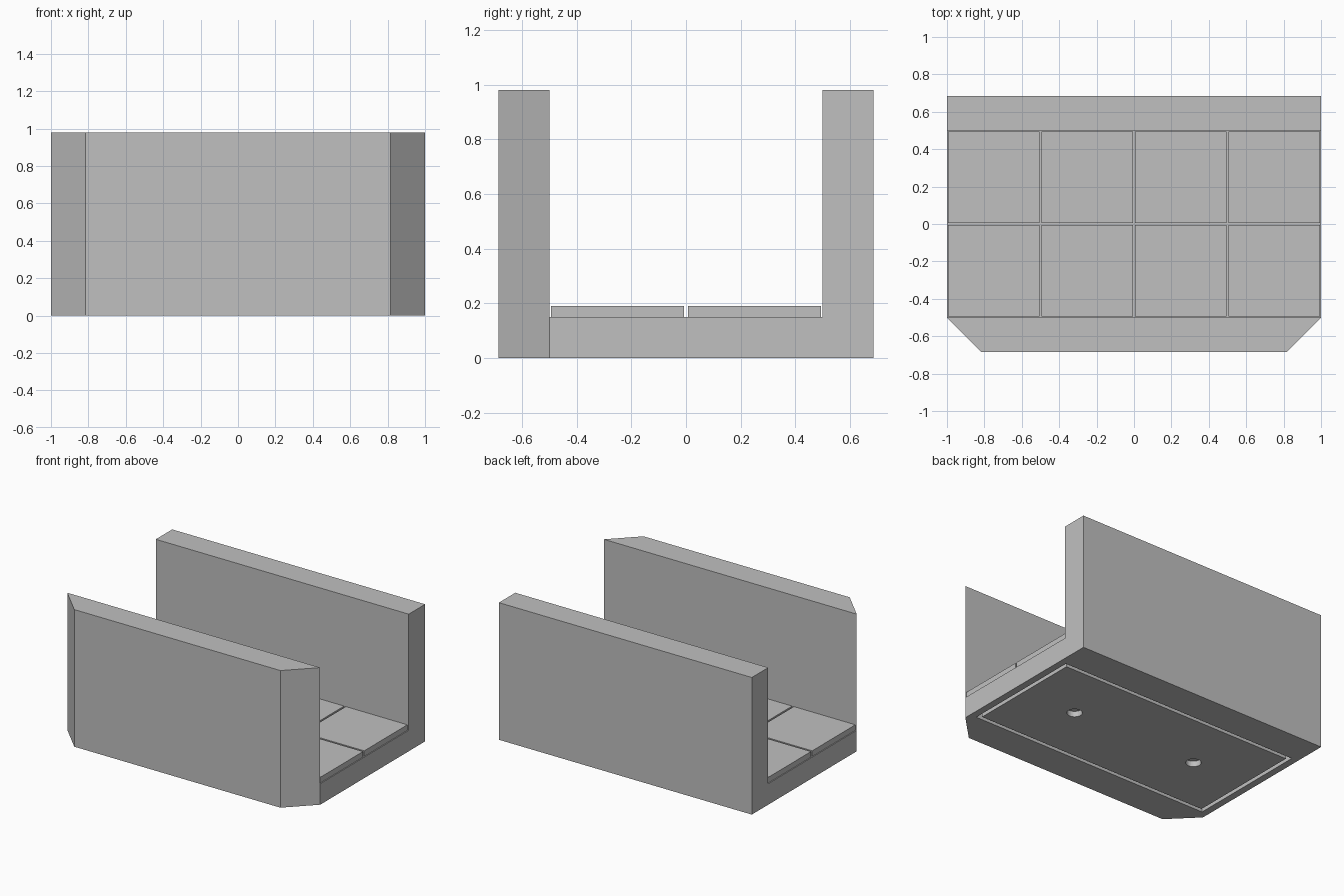
import bpy
import bmesh
from mathutils import Matrix, Vector

cube = bpy.data.objects.get("Cube")
if cube:
    bpy.data.objects.remove(cube, do_unlink=True)

grey = bpy.data.materials.new("light grey")
grey.use_nodes = True
colour = (0.527, 0.527, 0.527, 1)
grey.diffuse_color = colour
grey.node_tree.nodes["Principled BSDF"].inputs["Base Color"].default_value = colour

FLOOR, WALL_TOP = 0.15, 0.98
INNER, OUTER, CHAMFER = 0.5, 0.685, 0.185
POCKET_X, POCKET_Y, POCKET_DEPTH, GROOVE = 0.95, 0.45, 0.05, 0.027


def finish(bm, name):
    bmesh.ops.recalc_face_normals(bm, faces=bm.faces[:])
    mesh = bpy.data.meshes.new(name)
    bm.to_mesh(mesh)
    bm.free()
    mesh.materials.append(grey)
    obj = bpy.data.objects.new(name, mesh)
    bpy.context.collection.objects.link(obj)
    return obj


def box(name, centre, size):
    bm = bmesh.new()
    bmesh.ops.create_cube(bm, size=1, matrix=Matrix.Translation(centre)
                          @ Matrix.Diagonal((*size, 1)))
    return finish(bm, name)


def cylinder(name, centre, radius, depth):
    bm = bmesh.new()
    bmesh.ops.create_cone(bm, cap_ends=True, segments=32, radius1=radius,
                          radius2=radius, depth=depth,
                          matrix=Matrix.Translation(centre))
    return finish(bm, name)


def cut(target, cutter):
    mod = target.modifiers.new("cut", 'BOOLEAN')
    mod.operation, mod.solver, mod.object = 'DIFFERENCE', 'EXACT', cutter
    cutter.hide_render = True
    bpy.context.view_layer.objects.active = target
    bpy.ops.object.modifier_apply(modifier=mod.name)
    bpy.data.objects.remove(cutter, do_unlink=True)


def raise_faces(bm, faces, height):
    made = bmesh.ops.extrude_face_region(bm, geom=faces)["geom"]
    verts = [g for g in made if isinstance(g, bmesh.types.BMVert)]
    bmesh.ops.translate(bm, verts=verts, vec=Vector((0, 0, height)))
    return [g for g in made if isinstance(g, bmesh.types.BMFace)]


# Channel body: plan strips raised to the floor, then the two walls raised on
bm = bmesh.new()
rows = [[bm.verts.new((s * x, y, 0)) for s in (-1, 1)]
        for x, y in ((1 - CHAMFER, -OUTER), (1, -INNER), (1, INNER), (1, OUTER))]
strips = [bm.faces.new((a[0], a[1], b[1], b[0])) for a, b in zip(rows, rows[1:])]
tops = raise_faces(bm, strips, FLOOR)
walls = [f for f in tops if abs(f.calc_center_median().y) > INNER]
raise_faces(bm, walls, WALL_TOP - FLOOR)
bmesh.ops.recalc_face_normals(bm, faces=bm.faces[:])
bmesh.ops.dissolve_limit(bm, angle_limit=0.01, verts=bm.verts[:], edges=bm.edges[:])
body = finish(bm, "channel_body")

# Pocket under the floor, filled by a plate that leaves a narrow groove
cut(body, box("pocket_cutter", (0, 0, 0),
              (2 * POCKET_X, 2 * POCKET_Y, 2 * POCKET_DEPTH)))
plate = box("underside_plate", (0, 0, POCKET_DEPTH / 2),
            (2 * (POCKET_X - GROOVE), 2 * (POCKET_Y - GROOVE), POCKET_DEPTH))
for x in (-0.5, 0.5):
    cut(plate, cylinder("hole_cutter", (x, 0, 0), 0.05, 0.08))

# Floor tiles
for row, y in enumerate((-0.25, 0.25)):
    for col, x in enumerate((-0.75, -0.25, 0.25, 0.75)):
        box(f"floor_tile_{row + 1}_{col + 1}", (x, y, FLOOR + 0.02),
            (0.487, 0.487, 0.04))
